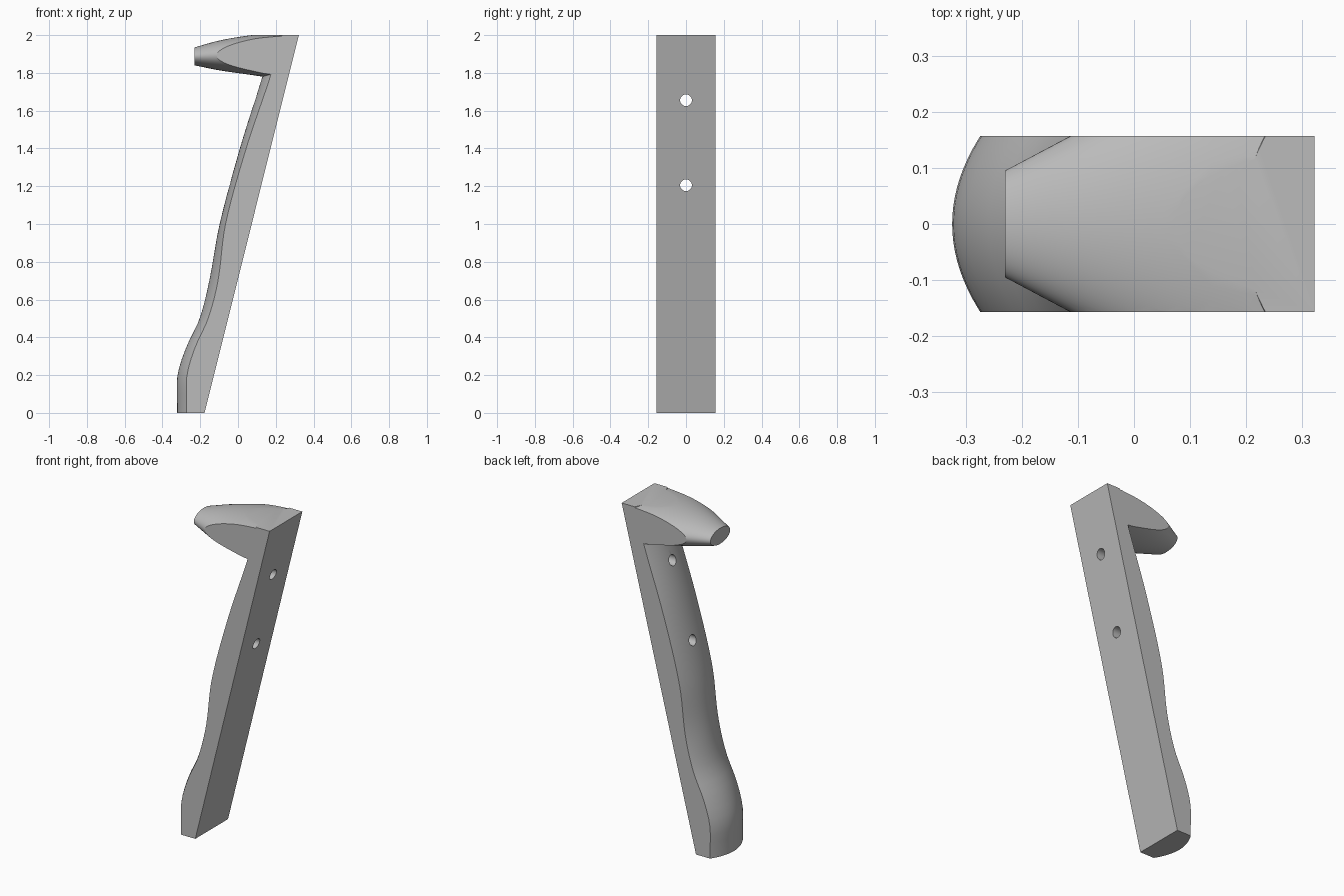
import bpy, bmesh, math
from math import sin, cos, pi, radians

cube = bpy.data.objects.get("Cube")
if cube:
    bpy.data.objects.remove(cube, do_unlink=True)

HALF = 0.157  # half thickness of the side faces

grey = bpy.data.materials.new("light grey")
grey.use_nodes = True
grey.diffuse_color = (0.5, 0.5, 0.5, 1)
grey.node_tree.nodes["Principled BSDF"].inputs["Base Color"].default_value = (0.5, 0.5, 0.5, 1)


def back_x(z):
    return -0.177 + 0.2495 * z


def smooth(points, t):
    """Cubic interpolation through rows (t, value, ...)."""
    def slope(i, k):
        a, b = points[max(i - 1, 0)], points[min(i + 1, len(points) - 1)]
        return (b[k] - a[k]) / (b[0] - a[0])
    i = max([j for j, p in enumerate(points[:-1]) if p[0] <= t], default=0)
    p, q = points[i], points[i + 1]
    d = q[0] - p[0]
    u = (t - p[0]) / d
    return [(2*u**3 - 3*u**2 + 1) * p[k] + (u**3 - 2*u**2 + u) * d * slope(i, k)
            + (3*u**2 - 2*u**3) * q[k] + (u**3 - u**2) * d * slope(i + 1, k)
            for k in range(1, len(p))]


def loft(name, rings):
    """Skin equal closed rings and cap both ends."""
    bm = bmesh.new()
    loops = [[bm.verts.new(p) for p in ring] for ring in rings]
    n = len(loops[0])
    for a, b in zip(loops, loops[1:]):
        for i in range(n):
            j = (i + 1) % n
            bm.faces.new((a[i], a[j], b[j], b[i]))
    bm.faces.new(loops[0])
    bm.faces.new(loops[-1])
    bmesh.ops.recalc_face_normals(bm, faces=bm.faces)
    mesh = bpy.data.meshes.new(name)
    bm.to_mesh(mesh)
    bm.free()
    ob = bpy.data.objects.new(name, mesh)
    bpy.context.collection.objects.link(ob)
    mesh.materials.append(grey)
    return ob


def combine(target, other, operation):
    mod = target.modifiers.new(operation.lower(), 'BOOLEAN')
    mod.operation, mod.object, mod.solver = operation, other, 'EXACT'
    bpy.ops.object.select_all(action='DESELECT')
    bpy.context.view_layer.objects.active = target
    target.select_set(True)
    bpy.ops.object.modifier_apply(modifier=mod.name)
    bpy.data.objects.remove(other, do_unlink=True)


# Stem: height, crest of the rounded front, and front where it meets the sides
stem_path = [(-0.1, -0.322, -0.272), (0.05, -0.322, -0.272), (0.2, -0.32, -0.27),
             (0.345, -0.275, -0.228), (0.5, -0.203, -0.158), (0.7, -0.152, -0.106),
             (1.0, -0.097, -0.066), (1.4, 0.01, 0.043), (1.8, 0.135, 0.177),
             (2.1, 0.22, 0.262)]
rings = []
for k in range(45):
    z = -0.05 + 2.1 * k / 44
    crest, edge = smooth(stem_path, z)
    ys = [-0.2 + 0.4 * i / 24 for i in range(25)]
    ring = [(crest + (edge - crest) * (y / HALF) ** 2, y, z) for y in ys]
    rings.append(ring + [(back_x(z) + 0.1, 0.2, z), (back_x(z) + 0.1, -0.2, z)])
stem = loft("hook_body", rings)

# Arm: oval sections, widening from a flat tip; x, top, bottom
arm_path = [(-0.23, 1.935, 1.84), (-0.095, 1.972, 1.813), (0.065, 1.999, 1.79),
            (0.16, 2.006, 1.777), (0.45, 2.012, 1.765)]
rings = []
for k in range(25):
    x = -0.23 + 0.68 * k / 24
    top, bottom = smooth(arm_path, x)
    width = 0.095 + (x + 0.23) * 0.53
    rings.append([(x, width * cos(a), (top + bottom) / 2 + (top - bottom) / 2 * sin(a))
                  for a in [2 * pi * i / 64 for i in range(64)]])
combine(stem, loft("arm", rings), 'UNION')

# Trim to flat sides, slanted back and level ends
trim = loft("trim", [[(-0.6, y, 0), (back_x(0), y, 0), (back_x(2), y, 2), (-0.6, y, 2)]
                     for y in (-HALF, HALF)])
combine(stem, trim, 'INTERSECT')

# Two level screw holes
for z in (1.205, 1.655):
    hole = loft("hole", [[(x, 0.031 * cos(2 * pi * i / 32), z + 0.031 * sin(2 * pi * i / 32))
                          for i in range(32)] for x in (-0.4, 0.6)])
    combine(stem, hole, 'DIFFERENCE')

bpy.ops.object.select_all(action='DESELECT')
stem.select_set(True)
bpy.context.view_layer.objects.active = stem
bpy.ops.object.shade_smooth_by_angle(angle=radians(25))
